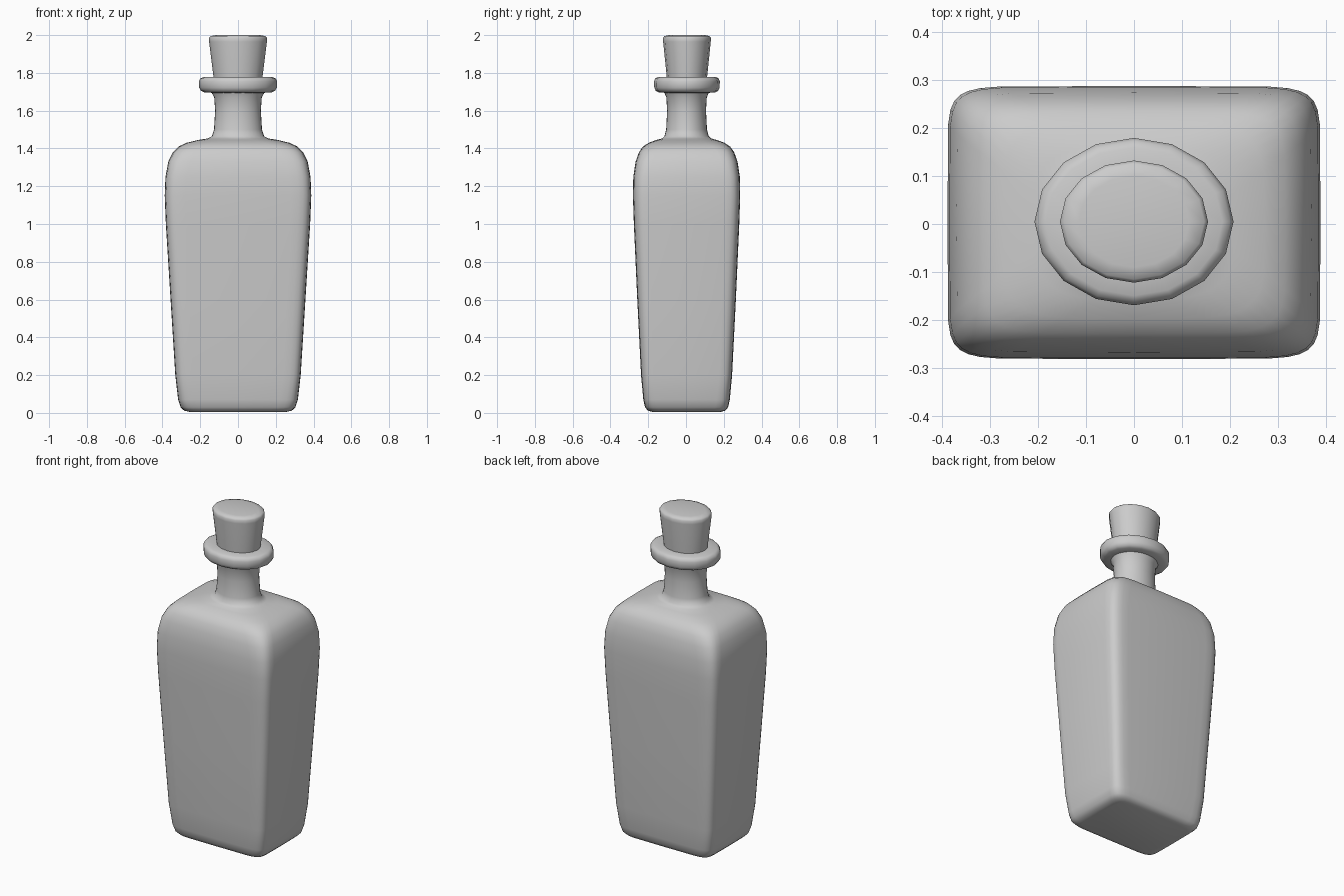
import bpy, bmesh
from math import sin, cos, pi, copysign, radians


def ring_points(z, hx, hy, n, segs, cy):
    # superellipse section: n = 2 is an ellipse, larger n is boxier
    pts = []
    for i in range(segs):
        a = 2 * pi * i / segs
        c, s = round(cos(a), 9), round(sin(a), 9)
        pts.append((hx * copysign(abs(c) ** (2 / n), c),
                    cy + hy * copysign(abs(s) ** (2 / n), s), z))
    return pts


def loft(name, rings, segs, cy=0.0, angle=50):
    bm = bmesh.new()
    loops = [[bm.verts.new(p) for p in ring_points(*r, segs, cy)] for r in rings]
    for a, b in zip(loops, loops[1:]):
        for i in range(segs):
            j = (i + 1) % segs
            bm.faces.new((a[i], a[j], b[j], b[i]))
    bm.faces.new(loops[0][::-1])
    bm.faces.new(loops[-1])
    mesh = bpy.data.meshes.new(name)
    bm.to_mesh(mesh)
    bm.free()
    ob = bpy.data.objects.new(name, mesh)
    bpy.context.collection.objects.link(ob)
    bpy.context.view_layer.objects.active = ob
    ob.select_set(True)
    bpy.ops.object.shade_smooth_by_angle(angle=radians(angle))
    ob.select_set(False)
    return ob


# tapered square body, shoulder and neck: z, half width, half depth, boxiness
loft("bottle_body", [
    (0.005, 0.255, 0.18, 9), (0.012, 0.285, 0.205, 9), (0.03, 0.304, 0.22, 9),
    (0.07, 0.317, 0.229, 9), (0.20, 0.332, 0.241, 10), (0.60, 0.357, 0.261, 10),
    (1.00, 0.382, 0.279, 10), (1.15, 0.388, 0.284, 10), (1.25, 0.384, 0.282, 9.5),
    (1.33, 0.369, 0.270, 8.5), (1.38, 0.345, 0.252, 7.5), (1.41, 0.315, 0.231, 6.5),
    (1.43, 0.272, 0.200, 5), (1.445, 0.210, 0.160, 3.5), (1.453, 0.160, 0.130, 2.4),
    (1.465, 0.138, 0.117, 2), (1.50, 0.127, 0.108, 2), (1.60, 0.121, 0.103, 2),
    (1.67, 0.126, 0.107, 2), (1.70, 0.142, 0.120, 2)], 32, 0.003)

# flat rounded lip
loft("bottle_lip", [
    (1.694, 0.130, 0.110, 2), (1.697, 0.180, 0.150, 2), (1.705, 0.196, 0.165, 2),
    (1.722, 0.206, 0.173, 2), (1.755, 0.207, 0.174, 2), (1.770, 0.200, 0.168, 2),
    (1.778, 0.184, 0.154, 2), (1.778, 0.120, 0.100, 2)], 16, 0.005)

# tapered stopper
loft("stopper", [
    (1.72, 0.124, 0.102, 2), (1.78, 0.130, 0.107, 2), (1.965, 0.153, 0.126, 2),
    (1.985, 0.154, 0.127, 2), (1.995, 0.146, 0.120, 2), (2.0, 0.115, 0.095, 2)],
    16, 0.005)
